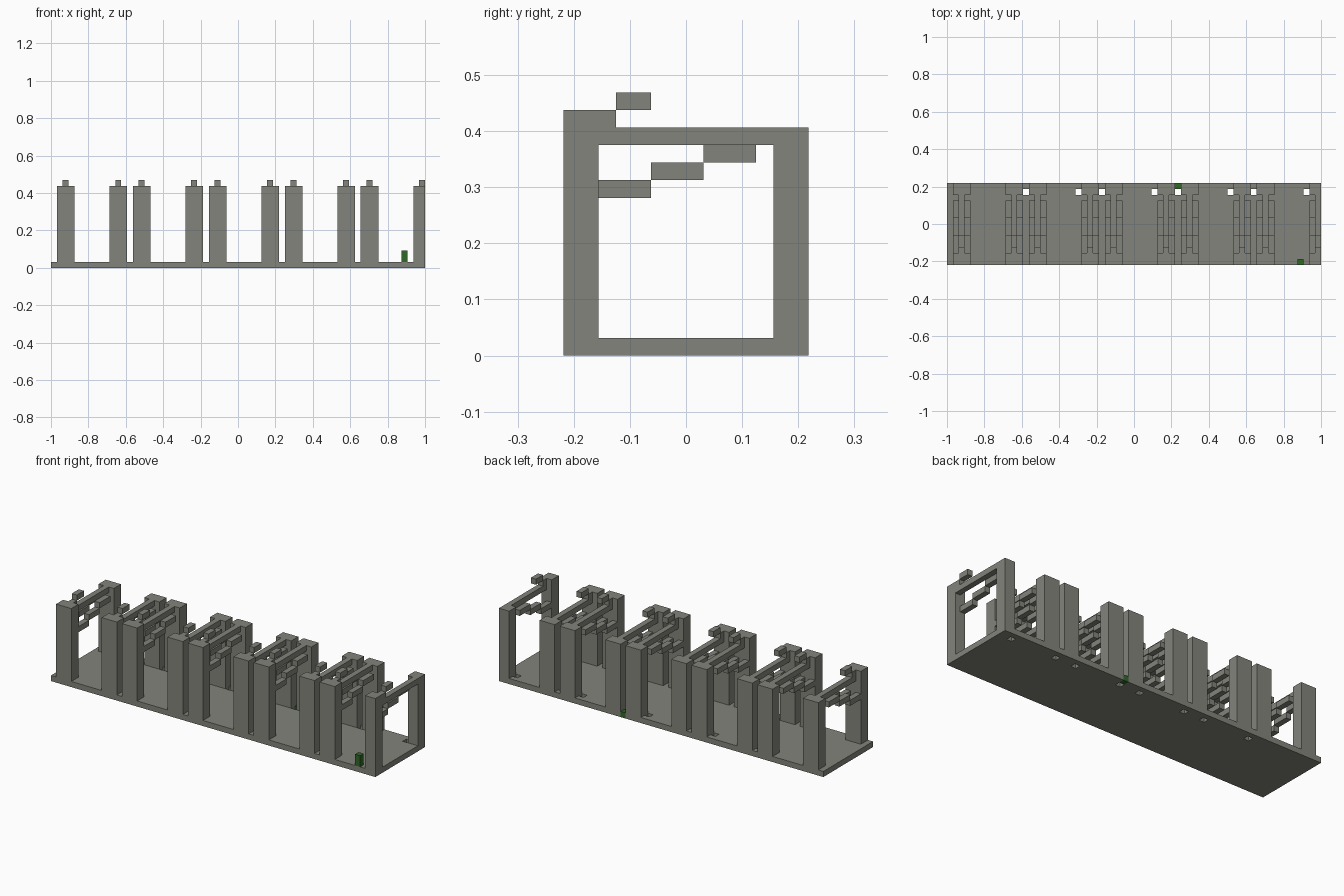
import bpy

default = bpy.data.objects.get("Cube")
if default:
    bpy.data.objects.remove(default, do_unlink=True)

U = 1 / 32  # one block
LEFT_END = 32


def make_material(name, rgb):
    mat = bpy.data.materials.new(name)
    mat.use_nodes = True
    mat.diffuse_color = (*rgb, 1)
    mat.node_tree.nodes["Principled BSDF"].inputs["Base Color"].default_value = (*rgb, 1)
    return mat


stone = make_material("grey stone", (0.23, 0.23, 0.20))
moss = make_material("dark green", (0.03, 0.14, 0.02))


def box(name, x, y, z, mat=stone):
    """Block spanning the given (low, high) ranges, in block units."""
    spans = (x, y, z)
    verts = [(x[i] * U, y[j] * U, z[k] * U) for i in (0, 1) for j in (0, 1) for k in (0, 1)]
    faces = [(0, 1, 3, 2), (4, 6, 7, 5), (0, 4, 5, 1), (2, 3, 7, 6), (0, 2, 6, 4), (1, 5, 7, 3)]
    mesh = bpy.data.meshes.new(name)
    mesh.from_pydata(verts, [], faces)
    mesh.materials.append(mat)
    obj = bpy.data.objects.new(name, mesh)
    bpy.context.collection.objects.link(obj)
    return obj


def strip(name, gaps, y):
    """Row of floor with one-block gaps left open."""
    start = -LEFT_END
    for gap in gaps + [LEFT_END]:
        box(name, (start, gap), y, (0, 1))
        start = gap + 1


# Floor, with drain holes beside the back posts and one green block in the back edge
box("floor", (-LEFT_END, LEFT_END), (-7, 5), (0, 1))
strip("floor_drain_row", [-19, -10, -6, 3, 7, 16, 20, 29], (5, 6))
strip("floor_back_edge", [7], (6, 7))
box("green_floor_block", (7, 8), (6, 7), (0, 1), moss)
box("green_stub", (28, 29), (-7, -6), (1, 3), moss)


def frame(x):
    """Post-and-beam frame, three blocks wide, cut off at the left end."""
    wide = (x, min(x + 3, LEFT_END))
    middle = (x + 1, x + 2)
    box("front_post", wide, (-7, -5), (1, 14))
    box("back_post", wide, (5, 7), (1, 13))
    box("top_beam", middle, (-5, 5), (12, 13))
    box("beam_bracket", middle, (-5, -4), (13, 14))
    box("beam_knob", middle, (-4, -2), (14, 15))
    # Stepped braces on each side of the beam
    for side in (x, x + 2):
        if side < LEFT_END:
            for n in range(3):
                box("stepped_brace", (side, side + 1), (3 * n - 5, 3 * n - 2), (9 + n, 10 + n))


for x in (-31, -22, -18, -9, -5, 4, 8, 17, 21, 30):
    frame(x)
